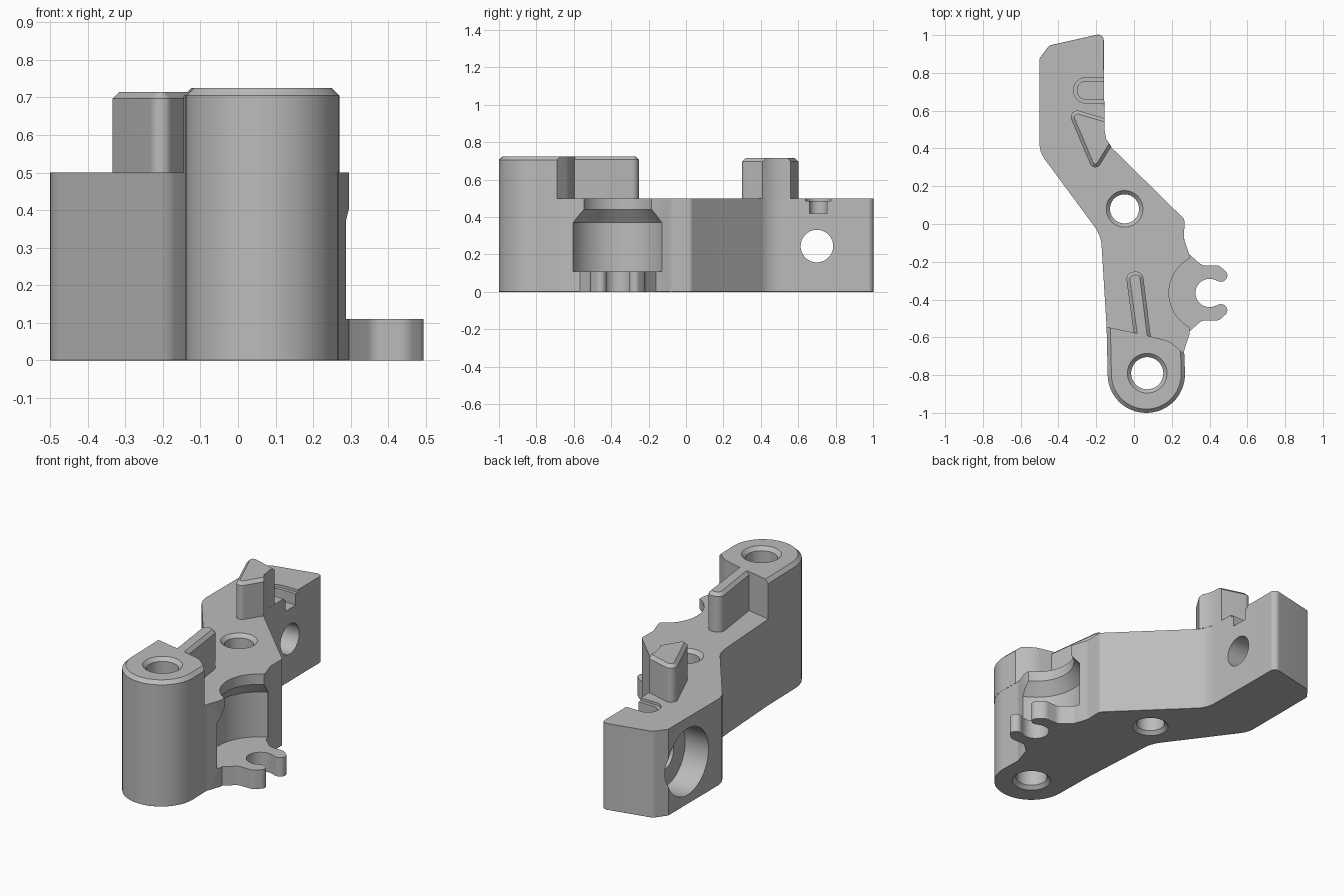
import bpy, bmesh, math
from mathutils import Vector, Matrix

cube = bpy.data.objects.get("Cube")
if cube:
    bpy.data.objects.remove(cube, do_unlink=True)

grey = bpy.data.materials.new("plain_grey")
grey.use_nodes = True
colour = (0.5, 0.5, 0.5, 1)
grey.diffuse_color = colour
grey.node_tree.nodes["Principled BSDF"].inputs["Base Color"].default_value = colour


def rounded(corners):
    """Outline from (x, y, radius) corners, each filleted by its radius."""
    out, n = [], len(corners)
    for i, c in enumerate(corners):
        p = Vector(c[:2])
        r = c[2] if len(c) > 2 else 0
        if not r:
            out.append(p)
            continue
        a = (Vector(corners[i - 1][:2]) - p).normalized()
        b = (Vector(corners[(i + 1) % n][:2]) - p).normalized()
        half = a.angle(b) / 2
        centre = p + (a + b).normalized() * r / math.sin(half)
        start = p + a * r / math.tan(half) - centre
        end = p + b * r / math.tan(half) - centre
        sweep = math.atan2(start.x * end.y - start.y * end.x, start.dot(end))
        steps = max(3, int(abs(sweep) / 0.1))
        for k in range(steps + 1):
            out.append(centre + Matrix.Rotation(sweep * k / steps, 2) @ start)
    return out


def finish(name, bm):
    bmesh.ops.recalc_face_normals(bm, faces=bm.faces)
    mesh = bpy.data.meshes.new(name)
    bm.to_mesh(mesh)
    bm.free()
    mesh.materials.append(grey)
    obj = bpy.data.objects.new(name, mesh)
    bpy.context.collection.objects.link(obj)
    return obj


def prism(name, outline, z0, z1, top=None, bottom=None, size=0.02):
    """Extruded outline, chamfered on rim edges picked by the given rules."""
    bm = bmesh.new()
    face = bm.faces.new([bm.verts.new((p[0], p[1], z0)) for p in outline])
    up = bmesh.ops.extrude_face_region(bm, geom=[face])["geom"]
    for v in up:
        if isinstance(v, bmesh.types.BMVert):
            v.co.z = z1
    chosen = []
    for e in bm.edges:
        a, b = (v.co for v in e.verts)
        mid = (a + b) / 2
        rule = top if mid.z > z1 - 1e-4 else bottom if mid.z < z0 + 1e-4 else None
        if rule and rule(mid.x, mid.y):
            chosen.append(e)
    bmesh.ops.recalc_face_normals(bm, faces=bm.faces)
    if chosen:
        bmesh.ops.bevel(bm, geom=chosen, offset=size, segments=1,
                        affect='EDGES', clamp_overlap=True)
    return finish(name, bm)


def lathe(name, profile, matrix):
    """Closed solid turned from (radius, height) points."""
    bm = bmesh.new()
    pts = [(0, profile[0][1])] + profile + [(0, profile[-1][1])]
    vs = [bm.verts.new((r, 0, z)) for r, z in pts]
    es = [bm.edges.new(pair) for pair in zip(vs, vs[1:])]
    bmesh.ops.spin(bm, geom=vs + es, cent=(0, 0, 0), axis=(0, 0, 1),
                   angle=math.tau, steps=64)
    bmesh.ops.remove_doubles(bm, verts=bm.verts, dist=1e-5)
    bm.transform(matrix)
    return finish(name, bm)


def cut(obj, cutters):
    """Subtract the cutters for good."""
    for c in cutters:
        c.hide_render = True
        mod = obj.modifiers.new("cut", 'BOOLEAN')
        mod.operation, mod.solver, mod.object = 'DIFFERENCE', 'EXACT', c
    graph = bpy.context.evaluated_depsgraph_get()
    mesh = bpy.data.meshes.new_from_object(obj.evaluated_get(graph))
    obj.modifiers.clear()
    obj.data = mesh
    for c in cutters:
        bpy.data.objects.remove(c, do_unlink=True)


def bolt_hole(x, y, r, top):
    """Vertical through hole with countersunk ends."""
    s = 0.02
    return lathe("hole_cutter", [(r + 2 * s, -s), (r, s), (r, top - s), (r + 2 * s, top + s)],
                 Matrix.Translation((x, y, 0)))


def cross_hole(r, x0, x1):
    return lathe("bore_cutter", [(r, x0), (r, x1)],
                 Matrix.Translation((0, 0.7, 0.245)) @ Matrix.Rotation(math.pi / 2, 4, 'Y'))


DECK, CREST = 0.5, 0.725
everywhere = lambda x, y: True

# Main arm
body = prism("main_arm", rounded([
    (-0.135, -1, 0.204), (0.275, -1, 0.204), (0.265, -0.67, 0.05), (0.295, -0.58),
    (0.295, -0.17), (0.265, -0.08, 0.05), (0.267, 0.025, 0.03), (-0.155, 0.44, 0.14),
    (-0.16, 0.86), (-0.16, 1.01, 0.03), (-0.45, 0.945, 0.04), (-0.5, 0.875),
    (-0.5, 0.75), (-0.5, 0.38, 0.14), (-0.175, -0.06, 0.18), (-0.145, -0.545)]),
    0, DECK, top=lambda x, y: y > 0.86 or (x < -0.45 and y > 0.75), bottom=everywhere)
pocket = lathe("pocket_cutter", [(0.26, 0.11), (0.26, 0.37), (0.205, 0.44), (0.205, 0.6)],
               Matrix.Translation((0.39, -0.365, 0)))
slot_steps = [prism("slot_cutter", rounded([
    (-0.32 + m, 0.775 - m, 0.065 - m), (-0.32 + m, 0.64 + m, 0.065 - m),
    (-0.1, 0.64 + m), (-0.1, 0.775 - m)]), z, 0.6) for m, z in ((0, 0.485), (0.02, 0.42))]
cut(body, [pocket, bolt_hole(-0.05, 0.08, 0.077, DECK), bolt_hole(0.07, -0.79, 0.085, CREST),
           cross_hole(0.087, -0.7, 0.1), cross_hole(0.192, -0.7, -0.35)] + slot_steps)

# Raised front boss
boss = prism("front_boss", rounded([
    (-0.135, -1, 0.204), (0.275, -1, 0.204), (0.267, -0.69), (0.19, -0.62, 0.15),
    (0, -0.575), (-0.145, -0.545)]),
    DECK, CREST, top=lambda x, y: y < -0.7 or x < -0.13)
cut(boss, [bolt_hole(0.07, -0.79, 0.085, CREST)])

# Rib behind the boss
rib = prism("rib", rounded([
    (0, -0.59), (0.09, -0.61), (0.045, -0.25, 0.04), (-0.045, -0.255, 0.04)]),
    DECK, CREST, top=lambda x, y: y > -0.55, size=0.018)

# Triangular post on the rear deck
post = prism("triangular_post", rounded([
    (-0.36, 0.62, 0.035), (-0.21, 0.265, 0.03), (-0.12, 0.41), (-0.147, 0.45),
    (-0.157, 0.5), (-0.157, 0.56)]),
    DECK, 0.715, top=lambda x, y: x < -0.16 or y < 0.4, size=0.018)

# Forked lug at the side, mirrored about its own centre line
mid_y = -0.365
half = rounded([(0.2, -0.68), (0.262, -0.68), (0.275, -0.585, 0.07), (0.36, -0.51, 0.05),
                (0.45, -0.512, 0.05), (0.51, -0.455, 0.03), (0.465, -0.42, 0.03),
                (0.432, -0.433)])
notch = [Vector((0.4 + 0.075 * math.cos(a), mid_y + 0.075 * math.sin(a)))
         for a in (math.radians(-65 - 230 * k / 32) for k in range(1, 32))]
other = [Vector((p.x, 2 * mid_y - p.y)) for p in reversed(half)]
lug = prism("forked_lug", half + notch + other, 0, 0.11)

# Smooth curved walls, sharp edges
for obj in (body, boss, rib, post, lug):
    bpy.ops.object.select_all(action='DESELECT')
    obj.select_set(True)
    bpy.context.view_layer.objects.active = obj
    bpy.ops.object.shade_smooth_by_angle(angle=math.radians(30))
